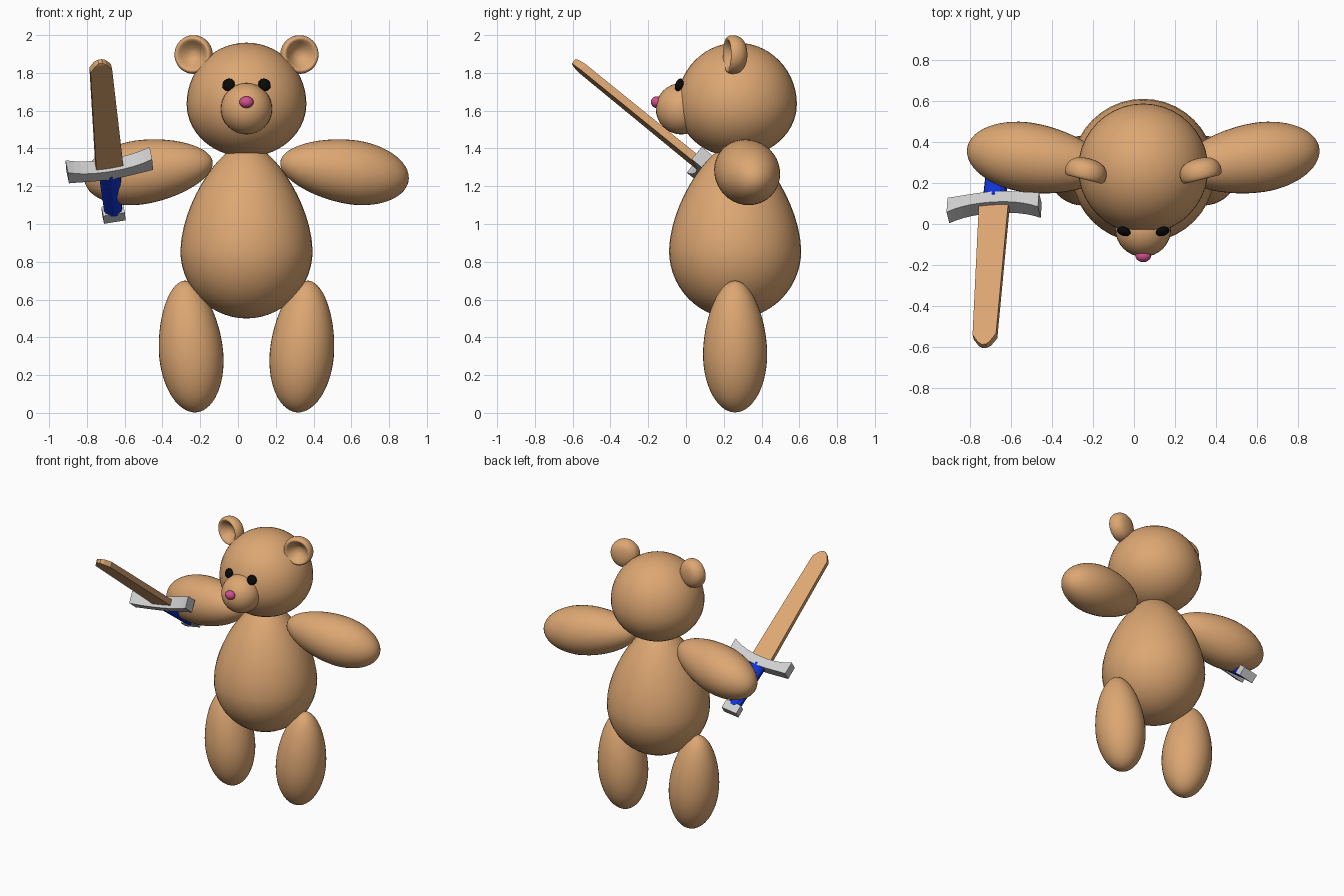
import bpy, bmesh, math
from mathutils import Vector, Matrix

if "Cube" in bpy.data.objects:
    bpy.data.objects.remove(bpy.data.objects["Cube"])

MID = 0.045  # the bear's own centre line in x


def material(name, rgb):
    m = bpy.data.materials.new(name)
    m.use_nodes = True
    m.diffuse_color = (*rgb, 1)
    m.node_tree.nodes["Principled BSDF"].inputs["Base Color"].default_value = (*rgb, 1)
    return m


FUR = material("tan", (0.72, 0.385, 0.17))
BLACK = material("black", (0.003, 0.003, 0.003))
PINK = material("pink", (0.62, 0.08, 0.27))
BLUE = material("blue", (0.005, 0.035, 0.7))
STEEL = material("light grey", (0.62, 0.62, 0.62))


def finish(bm, name, mat, smooth=True):
    bmesh.ops.recalc_face_normals(bm, faces=bm.faces)
    mesh = bpy.data.meshes.new(name)
    bm.to_mesh(mesh)
    bm.free()
    mesh.materials.append(mat)
    obj = bpy.data.objects.new(name, mesh)
    bpy.context.collection.objects.link(obj)
    for p in mesh.polygons:
        p.use_smooth = smooth
    return obj


def lathe(name, profile, matrix, mat, segments=40):
    """Turn (radius, height) points about z, first and last being the poles."""
    bm = bmesh.new()
    verts = [bm.verts.new((r, 0, h)) for r, h in profile]
    edges = [bm.edges.new(pair) for pair in zip(verts, verts[1:])]
    bmesh.ops.spin(bm, geom=verts + edges, cent=(0, 0, 0), axis=(0, 0, 1),
                   angle=math.tau, steps=segments, use_merge=True)
    bmesh.ops.remove_doubles(bm, verts=bm.verts, dist=1e-5)
    bmesh.ops.transform(bm, matrix=matrix, verts=bm.verts)
    return finish(bm, name, mat)


def egg(name, blunt, tip, radius, belly, taper, mat=FUR):
    """Egg from its blunt end to its tip, widest at the distance belly."""
    blunt, tip = Vector(blunt), Vector(tip)
    axis = tip - blunt
    upper = axis.length - belly
    profile = []
    for i in range(29):
        a = math.pi * i / 28
        c, s = -math.cos(a), math.sin(a)
        if c < 0:
            profile.append((radius * s, belly + belly * c))
        else:
            profile.append((radius * s * (1 - taper * c ** 1.5), belly + upper * c))
    profile[0] = (0, 0)
    profile[-1] = (0, axis.length)
    turn = axis.to_track_quat('Z', 'Y').to_matrix().to_4x4()
    return lathe(name, profile, Matrix.Translation(blunt) @ turn, mat)


def ball(name, centre, size, mat, segments=32, turn=Matrix()):
    bm = bmesh.new()
    matrix = Matrix.Translation(centre) @ turn @ Matrix.Diagonal((*size, 1))
    bmesh.ops.create_uvsphere(bm, u_segments=segments, v_segments=segments // 2,
                              radius=1, matrix=matrix)
    return finish(bm, name, mat)


# Torso and head
egg("body", (MID, 0.26, 0.5), (MID, 0.26, 1.42), 0.35, 0.36, 0.25)
egg("head", (MID, 0.27, 1.355), (MID, 0.27, 1.96), 0.317, 0.28, 0)
ball("muzzle", (MID, -0.025, 1.61), (0.136, 0.135, 0.136), FUR)
ball("nose", (MID, -0.155, 1.645), (0.038, 0.031, 0.031), PINK, 20)

# Paired parts
EAR = [(0, 0.01), (0.03, 0.004), (0.06, -0.022), (0.08, -0.048), (0.096, -0.046),
       (0.106, -0.02), (0.1, 0.018), (0.075, 0.045), (0.04, 0.056), (0, 0.06)]
for side, s in (("left", 1), ("right", -1)):
    egg(side + "_leg", (MID + s * 0.265, 0.26, 0.003), (MID + s * 0.328, 0.26, 0.7),
        0.17, 0.31, 0.1)
    egg(side + "_arm", (MID + s * 0.857, 0.37, 1.23), (MID + s * 0.18, 0.265, 1.33),
        0.17, 0.3, 0.1)
    face = Matrix.Rotation(s * math.radians(14), 4, 'Z') @ Matrix.Rotation(-math.pi / 2, 4, 'X')
    ear = lathe(side + "_ear", EAR,
                Matrix.Translation((MID + s * 0.277, 0.262, 1.897)) @ face, FUR, 24)
    ear.modifiers.new("rounding", 'SUBSURF').levels = 2
    tilt = Matrix.Rotation(s * 0.3, 4, 'Z') @ Matrix.Rotation(-0.35, 4, 'X')
    ball(side + "_eye", (MID + s * 0.095, -0.036, 1.737), (0.035, 0.02, 0.035), BLACK, 12, tilt)

# Sword frame: x across the guard, y through the flat, z towards the point
along = Vector((-0.05, -0.70, 0.57)).normalized()
across = Vector((0.44, 0.026, 0.07))
across = (across - along * across.dot(along)).normalized()
flat = along.cross(across)
SWORD = Matrix((across, flat, along)).transposed().to_4x4()
SWORD.translation = (-0.68, 0.102, 1.293)


def loft(name, sections, mat):
    """Join rectangles (x, z, half_x, half_y, half_z) into one block."""
    bm = bmesh.new()
    rings = []
    for x, z, hx, hy, hz in sections:
        corners = ((-1, -1), (1, -1), (1, 1), (-1, 1))
        rings.append([bm.verts.new((x + hx * a, hy * b, z + hz * a)) for a, b in corners])
    for low, high in zip(rings, rings[1:]):
        for i in range(4):
            j = (i + 1) % 4
            bm.faces.new((low[i], low[j], high[j], high[i]))
    bm.faces.new(rings[0])
    bm.faces.new(rings[-1])
    bmesh.ops.transform(bm, matrix=SWORD, verts=bm.verts)
    return finish(bm, name, mat, False)


# Blade, tapering to a blunt point
loft("blade", [(0, 0, 0.073, 0.021, 0), (0, 0.84, 0.058, 0.02, 0),
               (0, 0.885, 0.03, 0.018, 0), (0, 0.9, 0.01, 0.014, 0)], FUR)

# Guard, curving towards the point and flaring at its ends
guard = []
for i in range(-6, 7):
    u = i / 6
    guard.append((0.226 * u, 0.035 * u * u - 0.005, 0, 0.043, 0.033 + 0.012 * u ** 4))
loft("guard", guard, STEEL)

# Grip and pommel
bm = bmesh.new()
bmesh.ops.create_cone(bm, cap_ends=True, segments=12, radius1=0.048, radius2=0.06, depth=0.34,
                      matrix=SWORD @ Matrix.Translation((0, 0, -0.19))
                      @ Matrix.Diagonal((1, 0.75, 1, 1)))
grip = finish(bm, "grip", BLUE, False)
loft("pommel", [(0, -0.41, 0.058, 0.032, 0), (0, -0.345, 0.058, 0.032, 0)], STEEL)
